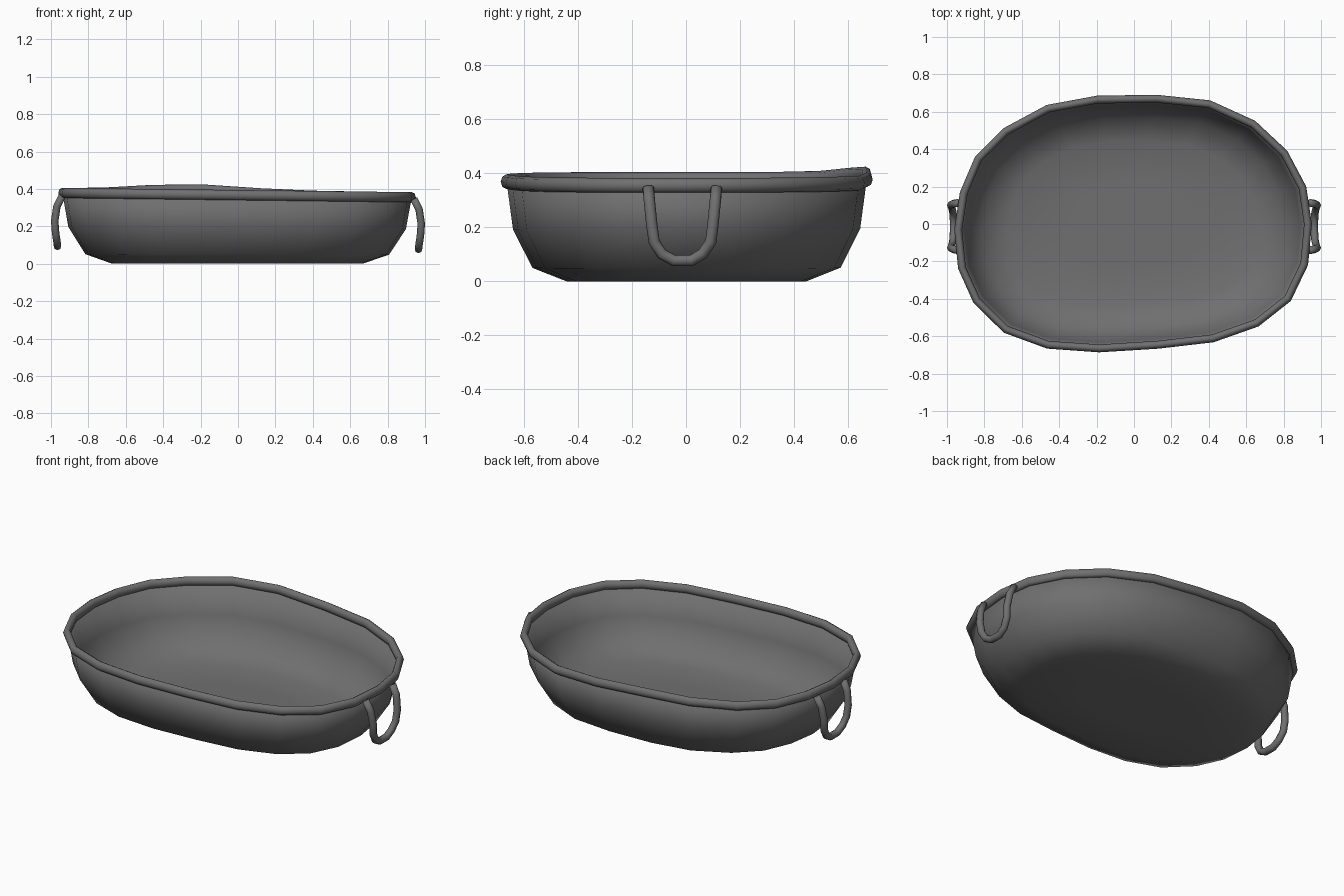
import bpy, bmesh, math
from mathutils import Vector

if "Cube" in bpy.data.objects:
    bpy.data.objects.remove(bpy.data.objects["Cube"])

iron = bpy.data.materials.new("dark grey iron")
iron.use_nodes = True
iron.diffuse_color = (0.16, 0.16, 0.16, 1)
iron.node_tree.nodes["Principled BSDF"].inputs["Base Color"].default_value = (0.16, 0.16, 0.16, 1)


def make_object(name, bm):
    bmesh.ops.recalc_face_normals(bm, faces=bm.faces)
    for face in bm.faces:
        face.smooth = True
    mesh = bpy.data.meshes.new(name)
    bm.to_mesh(mesh)
    bm.free()
    mesh.materials.append(iron)
    obj = bpy.data.objects.new(name, mesh)
    bpy.context.collection.objects.link(obj)
    return obj


def bridge(bm, ring_a, ring_b):
    n = len(ring_a)
    for i in range(n):
        j = (i + 1) % n
        bm.faces.new((ring_a[i], ring_a[j], ring_b[j], ring_b[i]))


def tube(name, path, up, side_radius, up_radius, closed, sides=8):
    """Sweep an oval section along a path."""
    bm = bmesh.new()
    path = [Vector(p) for p in path]
    n, rings = len(path), []
    for i, p in enumerate(path):
        before = path[i - 1] if closed or i else p
        after = path[(i + 1) % n] if closed or i < n - 1 else p
        tangent = (after - before).normalized()
        side = tangent.cross(up).normalized()
        lift = side.cross(tangent).normalized()
        angles = [math.tau * k / sides for k in range(sides)]
        rings.append([bm.verts.new(p + side * math.cos(a) * side_radius
                                   + lift * math.sin(a) * up_radius) for a in angles])
    for a, b in zip(rings, rings[1:]):
        bridge(bm, a, b)
    if closed:
        bridge(bm, rings[-1], rings[0])
    else:
        bm.faces.new(rings[0])
        bm.faces.new(rings[-1])
    return make_object(name, bm)


# Hand-shaped oval outline and its wavy rim height
outline = [(.95, 0), (.92, .2), (.82, .39), (.65, .55), (.41, .66), (.12, .69),
           (-.2, .685), (-.47, .635), (-.7, .51), (-.85, .36), (-.93, .17),
           (-.96, -.03), (-.94, -.24), (-.86, -.42), (-.7, -.58), (-.47, -.665),
           (-.19, -.685), (.13, -.665), (.43, -.63), (.67, -.545), (.84, -.41), (.93, -.22)]


def rim_height(x, y):
    back = max(0, y / 0.65) ** 2
    return 0.367 - 0.012 * x + 0.027 * back * math.exp(-((x + 0.3) / 0.42) ** 2)


# Bowl: stacked rings, each (x scale, y scale, share of rim height)
bm = bmesh.new()
rings = []
for sx, sy, level in [(.35, .32, 0), (.7, .645, 0), (.85, .83, .135),
                      (.945, .935, .52), (.978, .97, 1)]:
    rings.append([bm.verts.new((x * sx, y * sy, rim_height(x, y) * level)) for x, y in outline])
for a, b in zip(rings, rings[1:]):
    bridge(bm, a, b)
center = bm.verts.new((0, 0, 0))
for i, v in enumerate(rings[0]):
    bm.faces.new((center, rings[0][i - 1], v))
bowl = make_object("bowl", bm)
shell = bowl.modifiers.new("wall thickness", 'SOLIDIFY')
shell.thickness = 0.008
shell.offset = -1

# Rolled rim
rim_path = [(x * .979, y * .971, rim_height(x, y)) for x, y in outline]
tube("rim", rim_path, Vector((0, 0, 1)), 0.021, 0.027, True)

# Hanging loop handles: (outward, y, z)
loop = [(.94, -.14, .355), (.968, -.135, .3), (.98, -.127, .22), (.975, -.118, .155),
        (.968, -.09, .11), (.965, -.045, .085), (.965, .02, .085), (.968, .062, .11),
        (.975, .092, .155), (.98, .1, .22), (.968, .108, .3), (.94, .113, .355)]
for name, sign, raise_z in [("left_handle", 1, -.008), ("right_handle", -1, .008)]:
    tube(name, [(sign * x, y, z + raise_z) for x, y, z in loop],
         Vector((1, 0, 0)), 0.021, 0.02, False)
